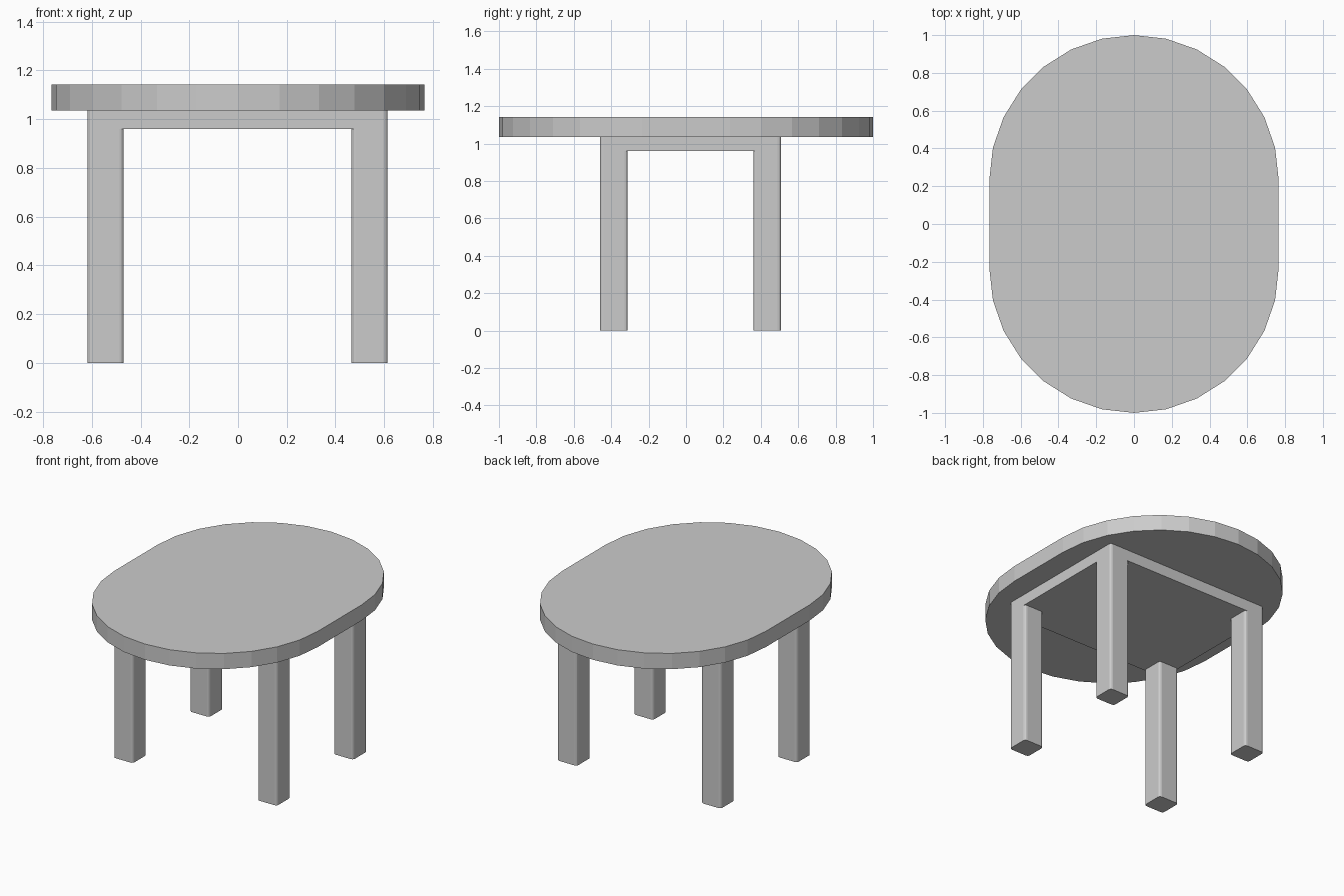
import bpy, bmesh
from math import sin, cos, pi

if "Cube" in bpy.data.objects:
    bpy.data.objects.remove(bpy.data.objects["Cube"])


def prism(name, outline, z0, z1):
    """Extrude a counter-clockwise outline from z0 to z1."""
    bm = bmesh.new()
    face = bm.faces.new([bm.verts.new((x, y, z0)) for x, y in outline])
    top = bmesh.ops.extrude_face_region(bm, geom=[face])
    verts = [g for g in top["geom"] if isinstance(g, bmesh.types.BMVert)]
    bmesh.ops.translate(bm, verts=verts, vec=(0, 0, z1 - z0))
    bmesh.ops.recalc_face_normals(bm, faces=bm.faces)
    mesh = bpy.data.meshes.new(name)
    bm.to_mesh(mesh)
    bm.free()
    obj = bpy.data.objects.new(name, mesh)
    bpy.context.collection.objects.link(obj)
    return obj


def rounded_rect(x0, x1, y0, y1, r=0.018, steps=3):
    """Rectangle outline with small rounded corners."""
    corners = [(x1 - r, y1 - r), (x0 + r, y1 - r), (x0 + r, y0 + r), (x1 - r, y0 + r)]
    return [(cx + r * cos((q + i / steps) * pi / 2), cy + r * sin((q + i / steps) * pi / 2))
            for q, (cx, cy) in enumerate(corners) for i in range(steps + 1)]


# Stadium-shaped top: two 14-sided half circles joined by straight sides
R, OFFSET, SIDES = 0.766, 0.234, 14
stadium = [(R * cos(a + pi * i / SIDES), s * OFFSET + R * sin(a + pi * i / SIDES))
           for a, s in ((0, 1), (pi, -1)) for i in range(SIDES + 1)]
prism("table_top", stadium, 1.035, 1.142)

# Solid apron block under the top, flush with the legs
X0, X1, Y0, Y1 = -0.617, 0.614, -0.46, 0.508
LEG, APRON_Z = 0.148, 0.96
prism("apron", rounded_rect(X0, X1, Y0, Y1), APRON_Z, 1.035)

# Four square legs with softened corners
for side, x in (("left", X0), ("right", X1 - LEG)):
    for end, y in (("front", Y0), ("back", Y1 - LEG)):
        prism(f"{end}_{side}_leg", rounded_rect(x, x + LEG, y, y + LEG), 0, APRON_Z)
